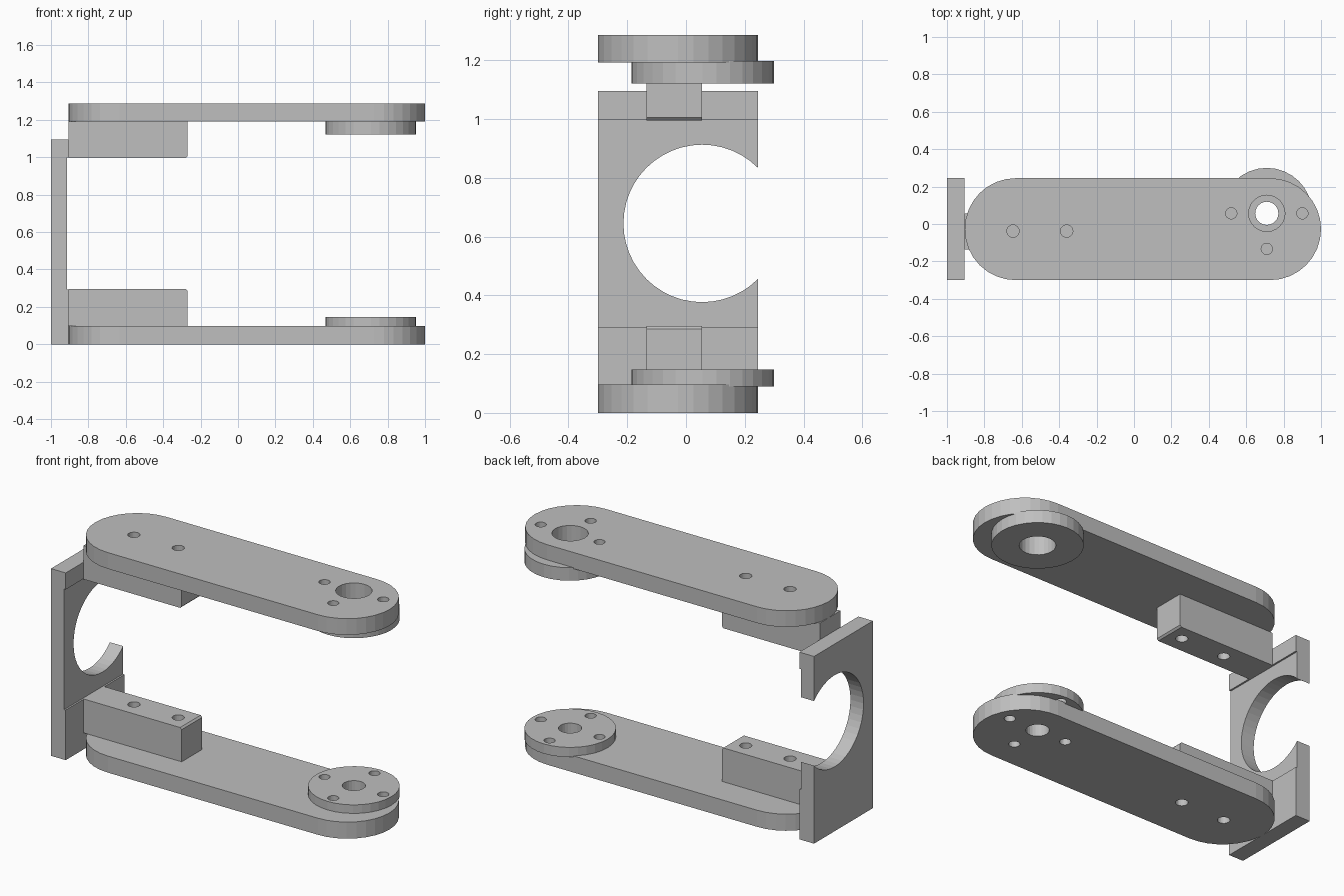
import bpy, bmesh
from math import sin, cos, pi
from mathutils import Vector

old = bpy.data.objects.get("Cube")
if old:
    bpy.data.objects.remove(old, do_unlink=True)

grey = bpy.data.materials.new("plain grey")
grey.use_nodes = True
COLOUR = (0.52, 0.52, 0.52, 1)
grey.diffuse_color = COLOUR
for node in grey.node_tree.nodes:
    if node.type == 'BSDF_PRINCIPLED':
        node.inputs["Base Color"].default_value = COLOUR


def arc(u, v, r, start=0.0, sweep=2 * pi, n=32):
    """Points along an arc; a full circle leaves out the repeated end point."""
    count = n if sweep > 6 else n + 1
    return [(u + r * cos(start + sweep * i / n),
             v + r * sin(start + sweep * i / n)) for i in range(count)]


def prism(name, outline, lo, hi, axis='Z'):
    """Extrude a flat outline along an axis."""
    place = {'X': lambda u, v, w: (w, u, v),
             'Y': lambda u, v, w: (u, w, v),
             'Z': lambda u, v, w: (u, v, w)}[axis]
    bm = bmesh.new()
    face = bm.faces.new([bm.verts.new(place(u, v, lo)) for u, v in outline])
    out = bmesh.ops.extrude_face_region(bm, geom=[face])
    shift = Vector(place(0, 0, hi - lo))
    bmesh.ops.translate(bm, vec=shift, verts=[
        g for g in out["geom"] if isinstance(g, bmesh.types.BMVert)])
    bmesh.ops.recalc_face_normals(bm, faces=bm.faces)
    mesh = bpy.data.meshes.new(name)
    bm.to_mesh(mesh)
    bm.free()
    mesh.materials.append(grey)
    obj = bpy.data.objects.new(name, mesh)
    bpy.context.collection.objects.link(obj)
    return obj


def cut(obj, cutters):
    """Subtract the cutters, bake the result and remove them."""
    for cutter in cutters:
        cutter.hide_render = True
        mod = obj.modifiers.new("cut", 'BOOLEAN')
        mod.operation = 'DIFFERENCE'
        mod.solver = 'EXACT'
        mod.object = cutter
    bpy.context.view_layer.update()
    graph = bpy.context.evaluated_depsgraph_get()
    baked = bpy.data.meshes.new_from_object(obj.evaluated_get(graph))
    obj.modifiers.clear()
    obj.data = baked
    for cutter in cutters:
        bpy.data.objects.remove(cutter, do_unlink=True)


def holes(points, r, lo, hi):
    return [prism("hole_cutter", arc(x, y, r, n=24), lo, hi) for x, y in points]


# Shared layout
BACK, FRONT = 0.245, -0.30
MID_Y, END_R = (BACK + FRONT) / 2, (BACK - FRONT) / 2
WALL = -0.905
HUB = (0.71, 0.057)
RING = 0.19
BOLTS = [(HUB[0] + RING * cos(k * pi / 2), HUB[1] + RING * sin(k * pi / 2))
         for k in (0, 2, 3, 1)]
SCREWS = [(-0.647, -0.038), (-0.36, -0.038)]

stadium = (arc(1 - END_R, MID_Y, END_R, -pi / 2, pi, 16)
           + arc(WALL + END_R, MID_Y, END_R, pi / 2, pi, 16))

# Arms with screw, bolt and hub holes
for name, lo, hi, hub_r in (("lower_arm", 0, 0.097, 0.062),
                            ("upper_arm", 1.192, 1.287, 0.097)):
    arm = prism(name, stadium, lo, hi)
    cut(arm, holes(SCREWS, 0.033, lo - 0.1, hi + 0.1)
        + holes(BOLTS[:3], 0.03, lo - 0.1, hi + 0.1)
        + holes([HUB], hub_r, lo - 0.1, hi + 0.1))

# Round hub discs, slightly sunk into the arms
lower_disc = prism("lower_disc", arc(*HUB, 0.243), 0.09, 0.147)
cut(lower_disc, holes(BOLTS, 0.03, 0, 0.3) + holes([HUB], 0.062, 0, 0.3))
upper_disc = prism("upper_disc", arc(*HUB, 0.243), 1.122, 1.198)
cut(upper_disc, holes([HUB], 0.097, 1, 1.3))

# Mounting blocks, chamfered at the free end, with blind screw holes
TIP, CH = -0.27, 0.01
for name, base, top in (("lower_block", 0.097, 0.295), ("upper_block", 1.192, 0.995)):
    s = 1 if top > base else -1
    block = prism(name, [(WALL, base), (TIP, base), (TIP, top - s * CH),
                         (TIP - CH, top), (WALL, top)], -0.135, 0.055, 'Y')
    ends = sorted((top - s * 0.12, top + s * 0.1))
    cut(block, holes(SCREWS, 0.033, *ends))

# Upright plate: recessed middle and a round opening through the back edge
plate = prism("upright_plate", [(-1, 0), (WALL, 0), (WALL, 0.293), (WALL - 0.01, 0.293),
                                (WALL - 0.01, 0.998), (WALL, 0.998), (WALL, 1.095),
                                (-1, 1.095)], FRONT, BACK, 'Y')
cut(plate, [prism("opening_cutter", arc(0.055, 0.645, 0.268, n=48), -1.2, -0.7, 'X')])
